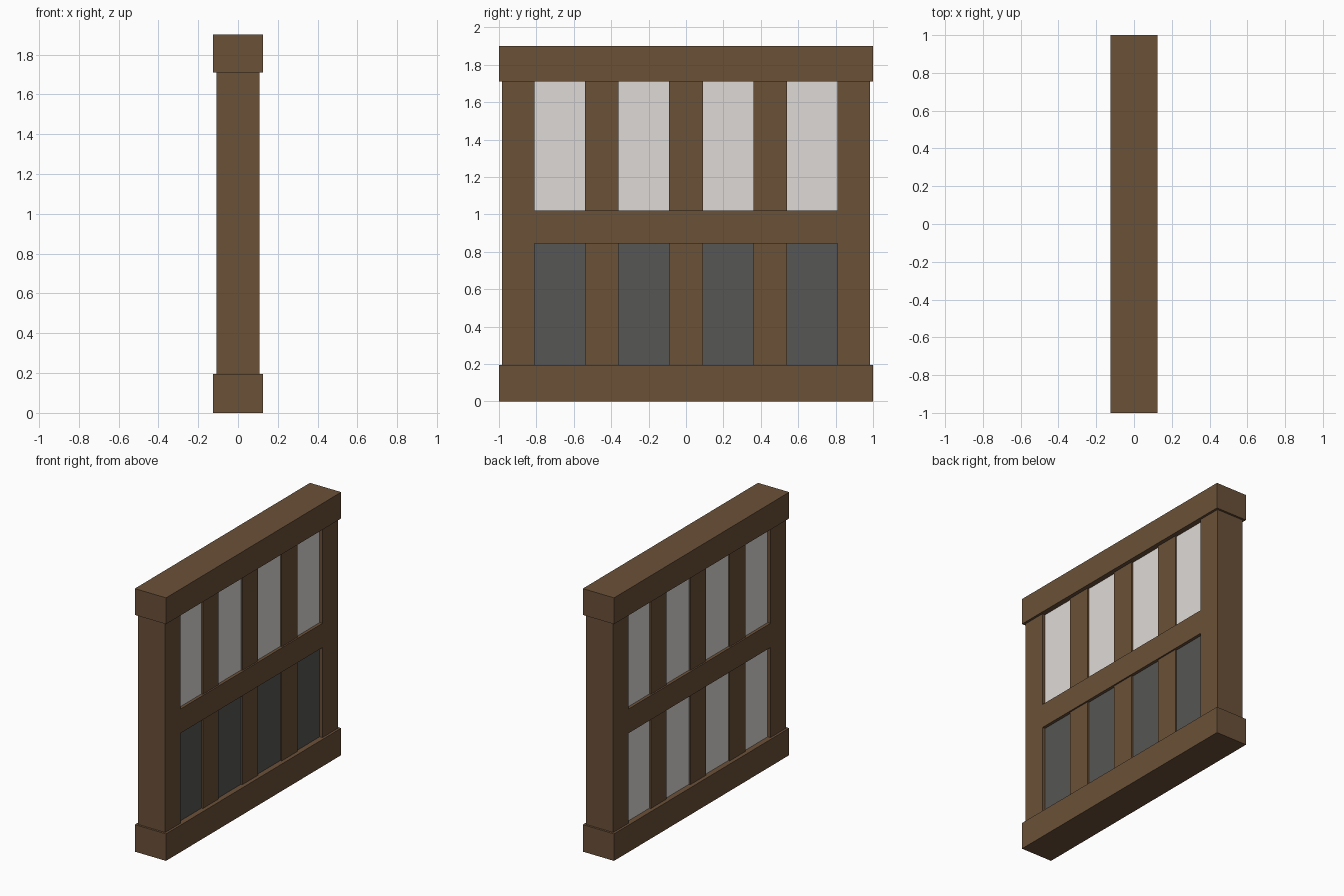
import bpy

if "Cube" in bpy.data.objects:
    bpy.data.objects.remove(bpy.data.objects["Cube"])


def material(name, rgb):
    m = bpy.data.materials.new(name)
    m.diffuse_color = (*rgb, 1)
    m.use_nodes = True
    m.node_tree.nodes["Principled BSDF"].inputs["Base Color"].default_value = m.diffuse_color
    return m


wood = material("wood", (0.145, 0.082, 0.040))
plaster = material("light_plaster", (0.74, 0.70, 0.68))
slate = material("dark_panel", (0.092, 0.092, 0.090))


def box(name, x, y, z, mat):
    """Box from (min, max) ranges on each axis."""
    spans = (x, y, z)
    bpy.ops.mesh.primitive_cube_add(size=1, location=[(a + b) / 2 for a, b in spans])
    ob = bpy.context.object
    ob.name = name
    ob.scale = [b - a for a, b in spans]
    bpy.ops.object.transform_apply(location=False, rotation=False, scale=True)
    ob.data.materials.append(mat)
    return ob


SILL, MID_LOW, MID_TOP, HEAD, TOP = 0.195, 0.845, 1.02, 1.71, 1.90
POST_IN, POST_OUT = 0.81, 0.985
FRAME, STUD, PANEL = 0.108, 0.097, 0.086   # half depths

# Wide beams at the bottom and top
box("bottom_beam", (-0.125, 0.125), (-1, 1), (0, SILL), wood)
box("top_beam", (-0.125, 0.125), (-1, 1), (HEAD, TOP), wood)

# End posts and the rail between them
for name, s in (("front_post", -1), ("back_post", 1)):
    y = sorted((s * POST_IN, s * POST_OUT))
    box(name, (-FRAME, FRAME), y, (SILL, HEAD), wood)
box("middle_rail", (-FRAME, FRAME), (-POST_IN, POST_IN), (MID_LOW, MID_TOP), wood)

# Slightly recessed studs above and below the rail
for level, z in (("lower", (SILL, MID_LOW)), ("upper", (MID_TOP, HEAD))):
    for i, c in enumerate((-0.45, 0, 0.45)):
        box(f"{level}_stud_{i + 1}", (-STUD, STUD), (c - 0.09, c + 0.09), z, wood)

# Infill panels: light everywhere except the lower outer (+x) side
bays = ((-POST_IN, -0.54), (-0.36, -0.09), (0.09, 0.36), (0.54, POST_IN))
for i, y in enumerate(bays, 1):
    box(f"upper_panel_{i}", (-PANEL, PANEL), y, (MID_TOP, HEAD), plaster)
    box(f"lower_inner_panel_{i}", (-PANEL, 0), y, (SILL, MID_LOW), plaster)
    box(f"lower_outer_panel_{i}", (0, PANEL), y, (SILL, MID_LOW), slate)
